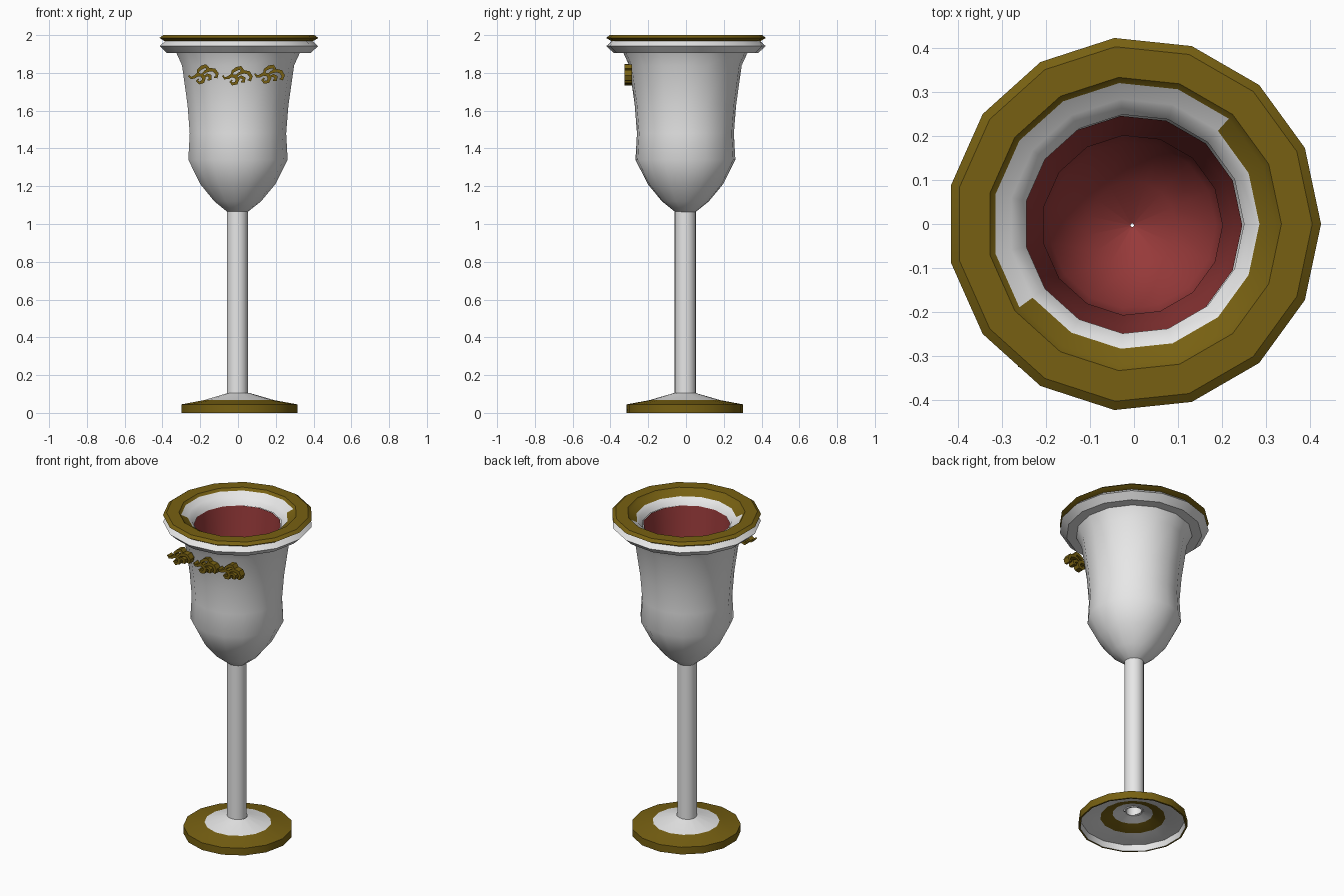
import bpy, bmesh, math
from mathutils import Vector

cube = bpy.data.objects.get("Cube")
if cube:
    bpy.data.objects.remove(cube, do_unlink=True)

SIDES = 15


def material(name, rgb):
    m = bpy.data.materials.new(name)
    m.use_nodes = True
    m.diffuse_color = (*rgb, 1)
    bsdf = next(n for n in m.node_tree.nodes if n.type == 'BSDF_PRINCIPLED')
    bsdf.inputs["Base Color"].default_value = (*rgb, 1)
    bsdf.inputs["Roughness"].default_value = 0.6
    return m


WHITE = material("white glaze", (0.8, 0.8, 0.8))
GOLD = material("old gold", (0.185, 0.118, 0.006))
RED = material("wine red", (0.31, 0.042, 0.042))


def finish(bm, name, mats, smooth=30):
    me = bpy.data.meshes.new(name)
    bm.to_mesh(me)
    bm.free()
    for m in mats:
        me.materials.append(m)
    ob = bpy.data.objects.new(name, me)
    bpy.context.collection.objects.link(ob)
    bpy.ops.object.select_all(action='DESELECT')
    ob.select_set(True)
    bpy.context.view_layer.objects.active = ob
    bpy.ops.object.shade_smooth_by_angle(angle=math.radians(smooth))
    return ob


def lathe(name, profile, mats, pick=lambda seg, side: 0, centre=(0, 0)):
    """Spin (radius, height) points about z; pick gives the colour slot of each face."""
    bm = bmesh.new()
    rings = []
    for r, z in profile:
        ring = []
        for j in range(SIDES):
            a = math.tau * j / SIDES
            ring.append(bm.verts.new((centre[0] + r * math.cos(a),
                                      centre[1] + r * math.sin(a), z)))
        rings.append(ring)
    for i in range(len(rings) - 1):
        for j in range(SIDES):
            k = (j + 1) % SIDES
            f = bm.faces.new((rings[i][j], rings[i][k], rings[i + 1][k], rings[i + 1][j]))
            f.material_index = pick(i, j)
    return finish(bm, name, mats)


# Foot: hollow underside with a gold ring, gold skirt and top, white cone
foot_profile = [(0.05, 0.095), (0.115, 0.075), (0.185, 0.052), (0.295, 0.038), (0.30, 0.0),
                (0.31, 0.0), (0.31, 0.045), (0.19, 0.067), (0.055, 0.106)]
foot_slots = [0, 1, 0, 0, 1, 1, 1, 0]
lathe("foot", foot_profile, [WHITE, GOLD], lambda i, j: foot_slots[i], (0.004, -0.006))

# Stem: open tube
lathe("stem", [(0.047, 1.07), (0.047, 0.09), (0.056, 0.09), (0.056, 1.07)],
      [WHITE], centre=(-0.004, -0.004))

# Bowl: outside wall and the flange below the gold rim
lathe("bowl", [(0.047, 1.062), (0.056, 1.065), (0.125, 1.12), (0.20, 1.21), (0.266, 1.34),
               (0.258, 1.48), (0.27, 1.63), (0.30, 1.84), (0.33, 1.905)],
      [WHITE], centre=(-0.003, -0.003))
lathe("flange", [(0.32, 1.905), (0.385, 1.905), (0.424, 1.942), (0.395, 1.968), (0.34, 1.97)],
      [WHITE])

# Rim: gold top with an inner bevel that is gold on one side only
lathe("rim", [(0.37, 1.968), (0.40, 1.97), (0.425, 1.985), (0.405, 2.0), (0.335, 2.0),
              (0.322, 1.985), (0.285, 1.967), (0.262, 1.945), (0.25, 1.925)],
      [GOLD, WHITE],
      lambda i, j: 1 if i >= 6 or (i == 5 and 2 <= j < 9) else 0)

# Lining: red inside of the bowl
lathe("lining", [(0.25, 1.925), (0.232, 1.75), (0.205, 1.5), (0.21, 1.36), (0.19, 1.24),
                 (0.10, 1.125), (0.004, 1.075)],
      [RED], centre=(-0.004, -0.003))

# Scroll ornaments: extruded, tapered ribbons in front of the bowl
STROKES = [
    [(-.076, .006), (-.066, -.008), (-.048, -.006), (-.03, .004), (-.008, 0), (.002, -.018),
     (-.006, -.036), (-.026, -.04), (-.036, -.028), (-.026, -.018)],
    [(-.03, .004), (-.022, .026), (0, .04), (.022, .044), (.03, .034), (.02, .026)],
    [(-.012, -.004), (.012, .014), (.038, .022), (.062, .016), (.074, -.004), (.068, -.024),
     (.056, -.02)],
    [(.004, -.01), (.022, -.004), (.036, -.012), (.034, -.028), (.02, -.03)],
]
FRONT, BACK = -0.325, -0.285


def ribbon(bm, path, place):
    """Extrude a stroke between the front and back planes, thinning to its ends."""
    pts = [Vector(p) for p in path]
    n = len(pts)
    sections = []
    for i, p in enumerate(pts):
        d = (pts[min(i + 1, n - 1)] - pts[max(i - 1, 0)]).normalized()
        w = 0.004 + 0.006 * math.sin(math.pi * i / (n - 1))
        side = Vector((-d.y, d.x)) * w
        sections.append([bm.verts.new(place(q, y)) for q, y in
                         ((p + side, FRONT), (p - side, FRONT), (p - side, BACK), (p + side, BACK))])
    for a, b in zip(sections, sections[1:]):
        for k in range(4):
            m = (k + 1) % 4
            bm.faces.new((a[k], a[m], b[m], b[k]))
    bm.faces.new(sections[0][::-1])
    bm.faces.new(sections[-1])


for name, x, z, tilt in (("right_scroll", -0.185, 1.79, 8), ("middle_scroll", -0.005, 1.782, 2),
                         ("left_scroll", 0.165, 1.79, 0)):
    c, s = math.cos(math.radians(tilt)), math.sin(math.radians(tilt))
    bm = bmesh.new()
    for stroke in STROKES:
        ribbon(bm, stroke, lambda q, y: (x + q.x * c - q.y * s, y, z + q.x * s + q.y * c))
    bmesh.ops.recalc_face_normals(bm, faces=bm.faces)
    finish(bm, name, [GOLD])
